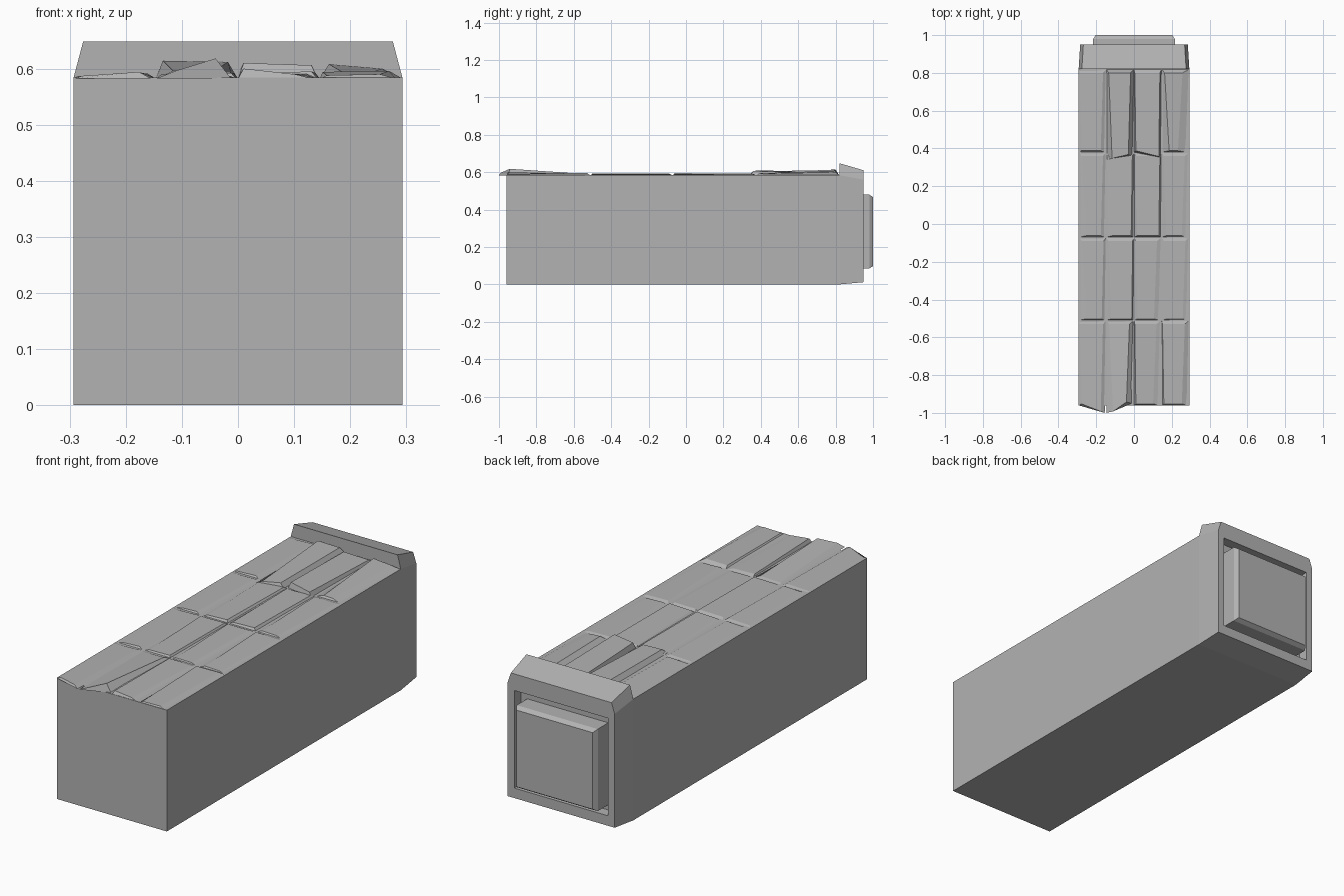
import bpy, bmesh

cube = bpy.data.objects.get("Cube")
if cube:
    bpy.data.objects.remove(cube)

stone = bpy.data.materials.new("stone grey")
stone.use_nodes = True
GREY = (0.45, 0.45, 0.45, 1)
stone.diffuse_color = GREY
stone.node_tree.nodes["Principled BSDF"].inputs["Base Color"].default_value = GREY


def finish(name, bm):
    bmesh.ops.recalc_face_normals(bm, faces=bm.faces)
    mesh = bpy.data.meshes.new(name)
    bm.to_mesh(mesh)
    bm.free()
    mesh.materials.append(stone)
    obj = bpy.data.objects.new(name, mesh)
    bpy.context.collection.objects.link(obj)
    return obj


def loft(name, rings, cap_end=True):
    """Skin a row of equal-length rings, closing the first and maybe the last."""
    bm = bmesh.new()
    loops = [[bm.verts.new(p) for p in ring] for ring in rings]
    for a, b in zip(loops, loops[1:]):
        n = len(a)
        for i in range(n):
            j = (i + 1) % n
            bm.faces.new((a[i], a[j], b[j], b[i]))
    bm.faces.new(loops[0])
    if cap_end:
        bm.faces.new(loops[-1])
    return finish(name, bm)


def rect(y, half, low, high):
    return [(-half, y, low), (half, y, low), (half, y, high), (-half, y, high)]


# Main block
HALF, DECK = 0.293, 0.584
loft("block", [rect(-0.96, HALF, 0, DECK), rect(0.82, HALF, 0, DECK)])


# Raised end cap with clipped shoulders and a square recess
def cap_ring(y, half, low, shoulder, top_half, top):
    return [(-half, y, low), (half, y, low), (half, y, shoulder),
            (top_half, y, top), (-top_half, y, top), (-half, y, shoulder)]


cap = loft("end_cap", [cap_ring(0.82, HALF, 0, DECK, 0.276, 0.648),
                       cap_ring(0.95, 0.285, 0.012, 0.56, 0.268, 0.61)])
recess = loft("recess_cutter", [rect(0.90, 0.25, 0.06, 0.53), rect(1.1, 0.25, 0.06, 0.53)])
recess.hide_render = True
recess.hide_viewport = True
cut = cap.modifiers.new("recess", 'BOOLEAN')
cut.operation = 'DIFFERENCE'
cut.solver = 'EXACT'
cut.object = recess

# Square panel standing out of the recess
loft("end_panel", [rect(0.89, 0.216, 0.085, 0.48), rect(0.98, 0.216, 0.085, 0.48),
                   rect(1.0, 0.203, 0.098, 0.467)])

# Uneven slabs: (left inset, right inset, then rise at front left, front right,
# back right, back left), all in thousandths; rows run front to back
COLUMNS = [-0.293, -0.146, 0, 0.146, 0.293]
ROWS = [-0.96, -0.51, -0.07, 0.38, 0.82]
SLABS = [
    [(15, 30, 5, 12, 8, 4), (35, 40, 14, 36, 8, 5), (10, 45, 18, 8, 6, 10), (12, 40, 6, 8, 14, 12)],
    [(40, 25, 6, 10, 9, 5), (25, 12, 8, 10, 10, 8), (20, 40, 7, 6, 9, 8), (30, 35, 8, 5, 6, 9)],
    [(40, 30, 6, 9, 8, 5), (30, 15, 8, 12, 9, 6), (15, 15, 9, 13, 10, 6), (25, 40, 9, 6, 5, 8)],
    [(14, 30, 5, 10, 9, 4), (30, 30, 14, 22, 30, 32), (10, 15, 28, 24, 12, 16), (40, 60, 12, 10, 18, 26)],
]
# Extra forward reach of the front edge, left and right
REACH = {(0, 0): (0, 0.04), (0, 1): (0.04, -0.01), (3, 1): (0.04, 0.02), (3, 2): (0, 0.03)}

for r, row in enumerate(SLABS):
    y0, y1 = ROWS[r], ROWS[r + 1]
    for c, values in enumerate(row):
        x0, x1 = COLUMNS[c], COLUMNS[c + 1]
        left, right, fl, fr, br, bl = (v / 1000 for v in values)
        a, b = REACH.get((r, c), (0, 0))
        z = DECK - 0.002
        base = [(x0, y0 - a, z), (x1 - 0.3 * right, y0 - b, z), (x1, y1, z), (x0, y1, z)]
        top = [(x0 + left, y0 - a + 0.008, z + fl), (x1 - right, y0 - b + 0.008, z + fr),
               (x1 - right * 0.6, y1 - 0.02, z + br), (x0 + left * 0.4, y1 - 0.02, z + bl)]
        loft(f"top_slab_{r + 1}_{c + 1}", [base, top])
